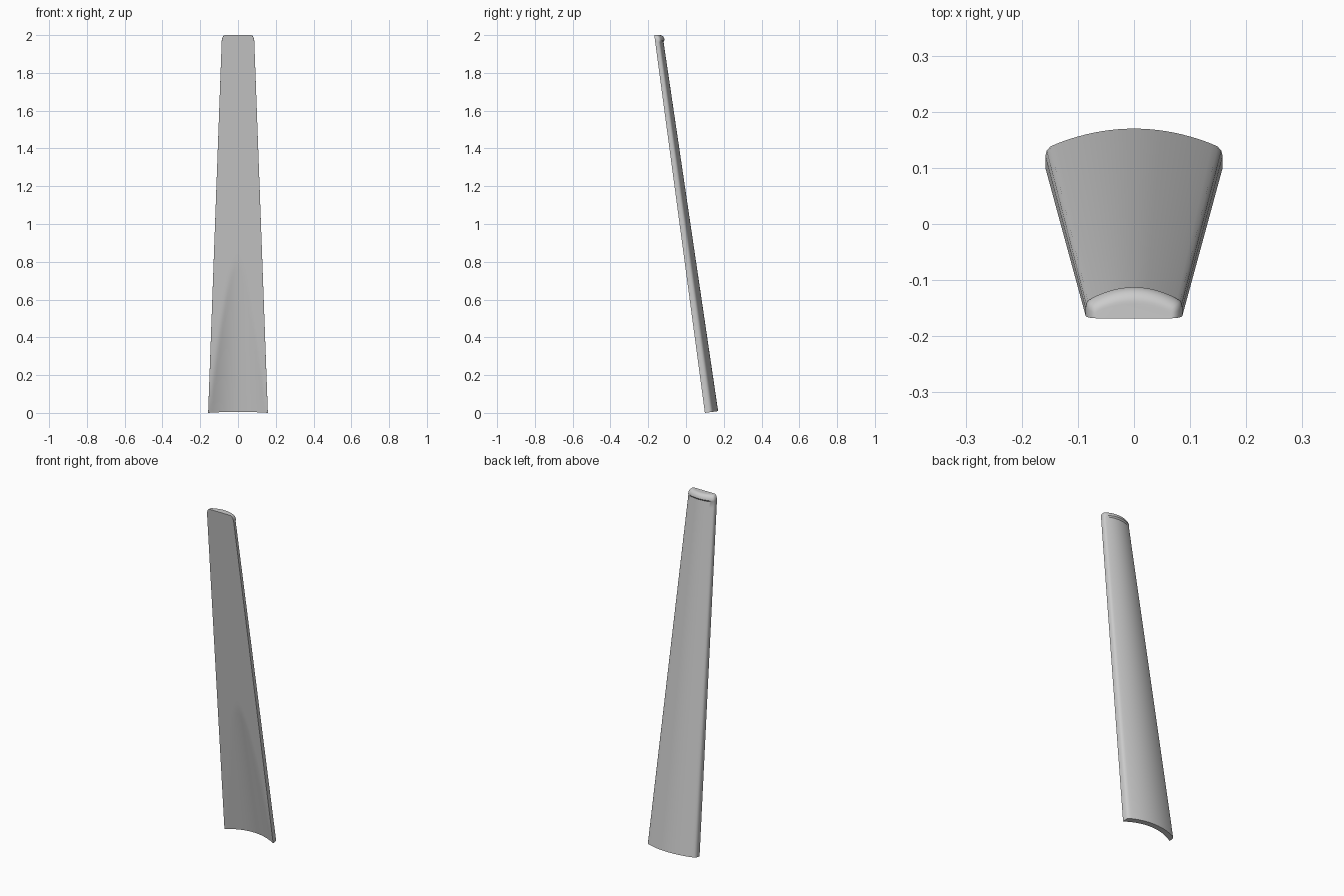
import bpy, bmesh, math

cube = bpy.data.objects.get("Cube")
if cube:
    bpy.data.objects.remove(cube)

grey = bpy.data.materials.new("light_grey")
grey.use_nodes = True
colour = (0.6, 0.6, 0.6, 1)
grey.diffuse_color = colour
grey.node_tree.nodes["Principled BSDF"].inputs["Base Color"].default_value = colour

FRONT_STEPS, BACK_STEPS, RINGS = 24, 20, 60
SCOOP_TOP, SCOOP_DEPTH, LEAN = 0.8, 0.043, 0.134


def section(z, half, thick, tilt):
    """Cross-section: front with fading scoop, rounded sides, arched back."""
    front = 0.1 - LEAN * z
    pts = []
    for i in range(FRONT_STEPS + 1):
        u = 2 * i / FRONT_STEPS - 1
        pts.append((u * half, max(0, SCOOP_DEPTH * (1 - z / SCOOP_TOP - u * u))))
    corner = [(1, 0.3), (0.985, 0.44), (0.945, 0.54)]
    pts += [(u * half, f * thick) for u, f in corner]
    for i in range(BACK_STEPS + 1):
        u = 1 - 2 * i / BACK_STEPS
        pts.append((0.88 * u * half, (1 - 0.39 * u * u) * thick))
    pts += [(-u * half, f * thick) for u, f in reversed(corner)]
    return [(x, front + d, z + tilt * d) for x, d in pts]


def half_width(z):
    return 0.158 - 0.0365 * z


# Tapered, leaning blade
body_top = 1.96
sections = []
for i in range(RINGS + 1):
    z = body_top * i / RINGS
    sections.append(section(z, half_width(z), 0.07 - 0.0135 * z, LEAN))

# Rounded end lip, slightly proud of the back
for i in range(9):
    a = math.pi / 2 * i / 8
    drop = 1 - math.cos(a)
    z = 1.967 + 0.033 * math.sin(a)
    sections.append(section(z, half_width(z) - 0.018 * drop,
                            0.051 * (1 - 0.5 * drop), LEAN * (1 - drop)))

bm = bmesh.new()
loops = [[bm.verts.new(p) for p in s] for s in sections]
for low, high in zip(loops, loops[1:]):
    for i in range(len(low)):
        j = (i + 1) % len(low)
        bm.faces.new((low[i], low[j], high[j], high[i]))
bm.faces.new(list(reversed(loops[0])))
bm.faces.new(loops[-1])
bmesh.ops.recalc_face_normals(bm, faces=bm.faces)

mesh = bpy.data.meshes.new("blade")
bm.to_mesh(mesh)
bm.free()
mesh.materials.append(grey)
blade = bpy.data.objects.new("blade", mesh)
bpy.context.collection.objects.link(blade)
bpy.ops.object.select_all(action="DESELECT")
blade.select_set(True)
bpy.context.view_layer.objects.active = blade
bpy.ops.object.shade_smooth_by_angle(angle=math.radians(35))
